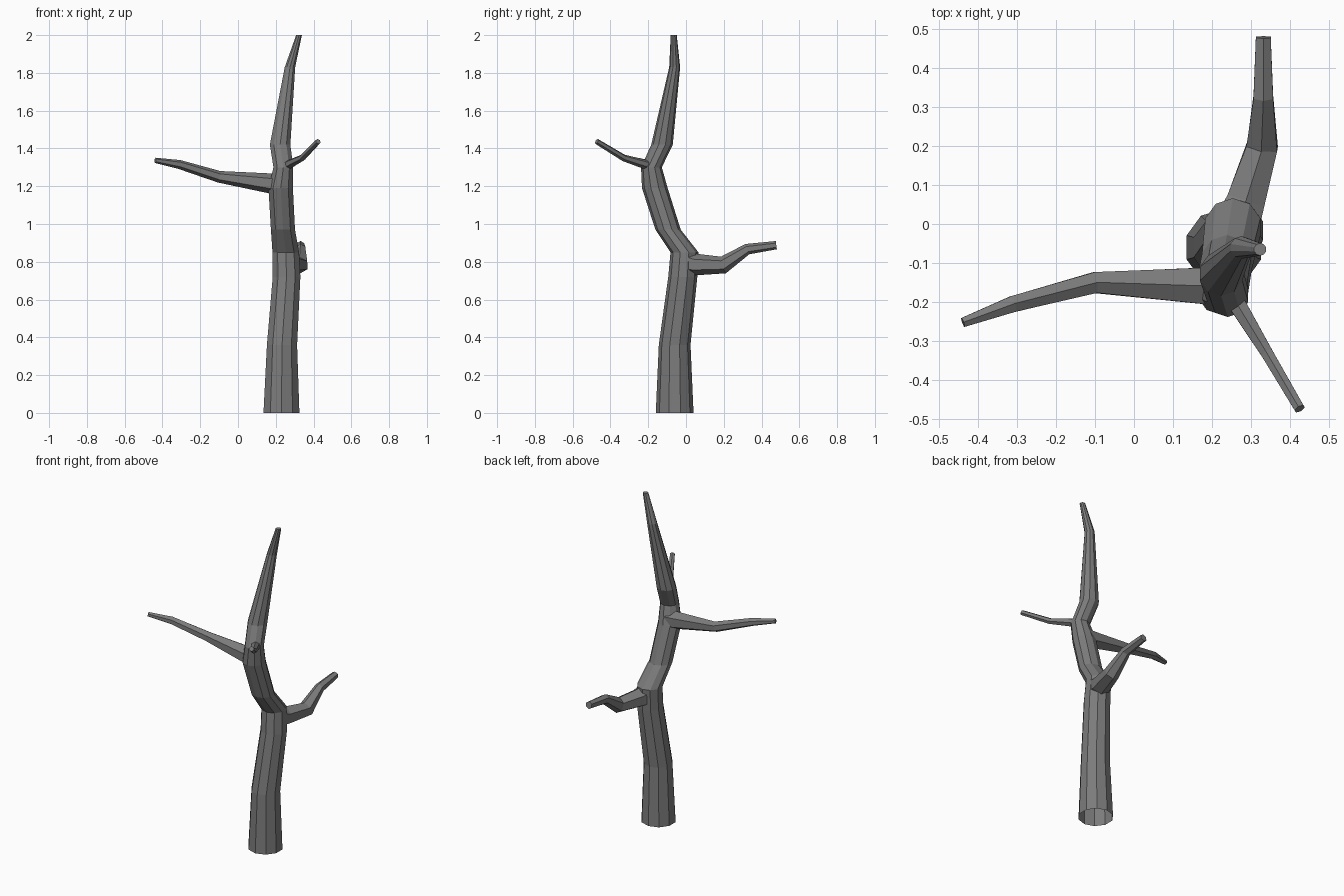
import bpy, bmesh, math
from mathutils import Vector

cube = bpy.data.objects.get("Cube")
if cube:
    bpy.data.objects.remove(cube, do_unlink=True)

# Bark colour
bark = bpy.data.materials.new("grey_bark")
bark.use_nodes = True
bark.diffuse_color = (0.2, 0.2, 0.2, 1)
bark.node_tree.nodes["Principled BSDF"].inputs["Base Color"].default_value = (0.2, 0.2, 0.2, 1)
bark.node_tree.nodes["Principled BSDF"].inputs["Roughness"].default_value = 0.9


def limb(name, path, sides, level=False):
    """Tapered tube through (x, y, z, radius) points, closed at its tip only."""
    pts = [Vector(p[:3]) for p in path]
    bm = bmesh.new()
    rings = []
    for i, p in enumerate(pts):
        if level:
            u, v = Vector((1, 0, 0)), Vector((0, 1, 0))
        else:
            before = (p - pts[i - 1]).normalized() if i else Vector()
            after = (pts[i + 1] - p).normalized() if i + 1 < len(pts) else Vector()
            along = (before + after).normalized()
            u = Vector((0, 0, 1)).cross(along).normalized()
            v = along.cross(u)
        ring = []
        for k in range(sides):
            a = math.tau * (k + 0.5) / sides
            ring.append(bm.verts.new(p + (u * math.cos(a) + v * math.sin(a)) * path[i][3]))
        rings.append(ring)
    for low, high in zip(rings, rings[1:]):
        for k in range(sides):
            n = (k + 1) % sides
            bm.faces.new((low[k], low[n], high[n], high[k]))
    bm.faces.new(rings[-1])
    mesh = bpy.data.meshes.new(name)
    bm.to_mesh(mesh)
    bm.free()
    mesh.materials.append(bark)
    obj = bpy.data.objects.new(name, mesh)
    bpy.context.collection.objects.link(obj)
    return obj


# Bent trunk, open underneath
limb("trunk", [
    (0.23, -0.06, 0, 0.1), (0.233, -0.06, 0.36, 0.084),
    (0.257, -0.017, 0.72, 0.077), (0.253, -0.008, 0.85, 0.074),
    (0.238, -0.095, 0.97, 0.067), (0.226, -0.165, 1.19, 0.068),
    (0.24, -0.183, 1.3, 0.055), (0.223, -0.127, 1.42, 0.057),
    (0.275, -0.06, 1.83, 0.029), (0.323, -0.065, 2, 0.016)], 10, level=True)

# Long side branch
limb("right_branch", [
    (0.23, -0.16, 1.21, 0.058), (0.17, -0.158, 1.215, 0.053),
    (-0.1, -0.15, 1.25, 0.031), (-0.31, -0.205, 1.315, 0.024),
    (-0.438, -0.252, 1.337, 0.014)], 6)

# Thin twig
limb("front_twig", [
    (0.245, -0.17, 1.305, 0.027), (0.27, -0.215, 1.315, 0.025),
    (0.34, -0.33, 1.35, 0.018), (0.424, -0.473, 1.437, 0.015)], 6)

# Thick rear branch
limb("rear_branch", [
    (0.26, -0.01, 0.8, 0.068), (0.285, 0.055, 0.785, 0.057),
    (0.328, 0.198, 0.783, 0.046), (0.331, 0.325, 0.867, 0.029),
    (0.331, 0.478, 0.888, 0.022)], 6)
